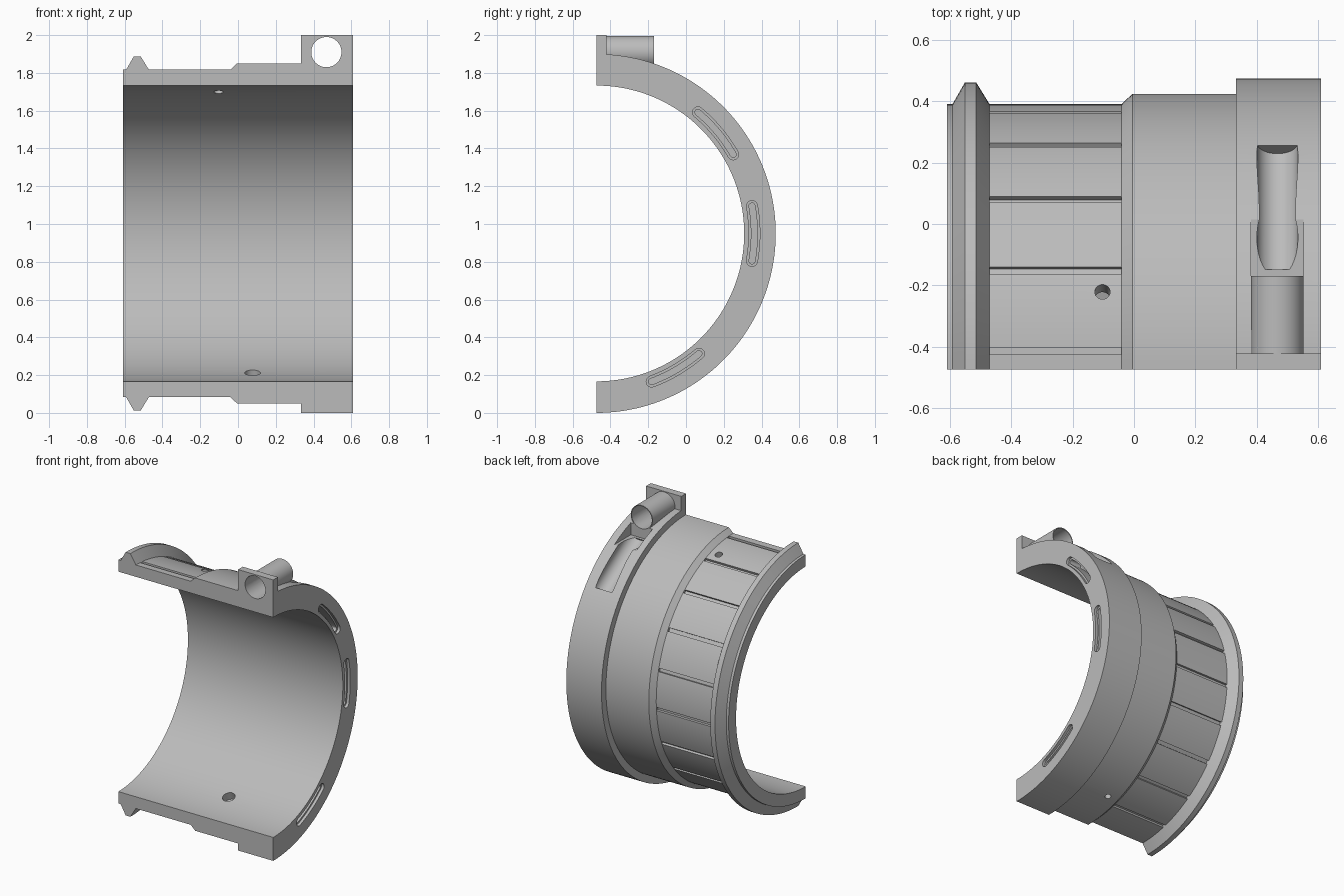
import bpy, bmesh, math
from mathutils import Matrix, Vector

cube = bpy.data.objects.get("Cube")
if cube:
    bpy.data.objects.remove(cube, do_unlink=True)

AY, AZ = -0.475, 0.95          # sleeve axis, parallel to x
BORE_X, BORE_Z = 0.468, 1.91   # axis of the pin bore

grey = bpy.data.materials.new("plain_grey")
grey.use_nodes = True
grey.diffuse_color = (0.5, 0.5, 0.5, 1)
grey.node_tree.nodes["Principled BSDF"].inputs["Base Color"].default_value = (0.5, 0.5, 0.5, 1)


def polar(x, r, a):
    return Vector((x, AY + r * math.sin(a), AZ + r * math.cos(a)))


def finish(name, bm):
    bmesh.ops.recalc_face_normals(bm, faces=bm.faces[:])
    mesh = bpy.data.meshes.new(name)
    bm.to_mesh(mesh)
    bm.free()
    mesh.materials.append(grey)
    ob = bpy.data.objects.new(name, mesh)
    bpy.context.collection.objects.link(ob)
    return ob


def box(name, size, matrix):
    bm = bmesh.new()
    bmesh.ops.create_cube(bm, size=1, matrix=matrix @ Matrix.Diagonal((*size, 1)))
    return finish(name, bm)


def rod(name, start, end, r1, r2=None, sides=48):
    start, end = Vector(start), Vector(end)
    d = end - start
    m = Matrix.Translation((start + end) / 2) @ d.to_track_quat('Z', 'Y').to_matrix().to_4x4()
    bm = bmesh.new()
    bmesh.ops.create_cone(bm, cap_ends=True, segments=sides, radius1=r1,
                          radius2=r1 if r2 is None else r2, depth=d.length, matrix=m)
    return finish(name, bm)


def arc_slot(name, mid, half, r, width, x0, x1):
    """Rounded slot following the sleeve's curve."""
    h, n = width / 2, 10
    pts = [polar(x0, r + h, mid - half + 2 * half * i / n) for i in range(n + 1)]
    for side in (1, -1):
        c = mid + side * half
        for i in range(1, n):
            t = math.pi * i / n
            pts.append(polar(x0, r + side * h * math.cos(t), c + side * h * math.sin(t) / r))
        if side == 1:
            pts += [polar(x0, r - h, mid + half - 2 * half * i / n) for i in range(n + 1)]
    bm = bmesh.new()
    face = bm.faces.new([bm.verts.new(p) for p in pts])
    ext = bmesh.ops.extrude_face_region(bm, geom=[face])
    bmesh.ops.translate(bm, vec=(x1 - x0, 0, 0),
                        verts=[v for v in ext["geom"] if isinstance(v, bmesh.types.BMVert)])
    return finish(name, bm)


def cut(cutter, *targets):
    for ob in targets:
        mod = ob.modifiers.new("cut", 'BOOLEAN')
        mod.operation, mod.solver, mod.object = 'DIFFERENCE', 'EXACT', cutter
        bpy.context.view_layer.objects.active = ob
        bpy.ops.object.modifier_apply(modifier=mod.name)
    bpy.data.objects.remove(cutter, do_unlink=True)


# Half sleeve: stepped profile (x, radius) swept through half a turn
profile = [(-0.61, 0.783), (-0.61, 0.867), (-0.592, 0.867), (-0.552, 0.937), (-0.515, 0.937),
           (-0.472, 0.867), (-0.04, 0.867), (-0.005, 0.9), (0.333, 0.9), (0.333, 0.95),
           (0.61, 0.95), (0.61, 0.783)]
STEPS = 96
bm = bmesh.new()
rings = [[bm.verts.new(polar(x, r, math.pi * i / STEPS)) for x, r in profile]
         for i in range(STEPS + 1)]
for a, b in zip(rings, rings[1:]):
    for j in range(len(profile)):
        k = (j + 1) % len(profile)
        bm.faces.new((a[j], a[k], b[k], b[j]))
bm.faces.new(rings[0])
bm.faces.new(rings[-1])
sleeve = finish("half_sleeve", bm)

# Lug plate and pin tube on top
plate = box("lug_plate", (0.277, 0.053, 0.105),
            Matrix.Translation((0.4715, AY + 0.0265, 1.9475)))
tube = rod("pin_tube", (BORE_X, -0.43, BORE_Z), (BORE_X, -0.17, BORE_Z), 0.086)

# Flat ledge behind the tube, then the sloping rounded trough
cut(box("ledge_cutter", (0.172, 0.4, 0.2), Matrix.Translation((BORE_X, 0.03, 1.864))), sleeve)
cut(rod("trough_cutter", (BORE_X, -0.12, 1.81), (BORE_X, 0.265, 1.57), 0.067), sleeve)

# Pin bore straight through
cut(rod("bore_cutter", (BORE_X, -0.6, BORE_Z), (BORE_X, 0.1, BORE_Z), 0.08),
    sleeve, plate, tube)

# Lengthwise grooves between the ridge and the step
for i in range(10):
    a = math.radians(4 + 17.9 * i)
    m = Matrix.Translation(polar(-0.256, 0.875, a)) @ Matrix.Rotation(-a, 4, 'X')
    cut(box("groove_cutter", (0.432, 0.024, 0.05), m), sleeve)

# Curved slots in the wide end face, each with a narrower core
for deg in (50, 90, 149.5):
    a = math.radians(deg)
    cut(arc_slot("slot_cutter", a, math.radians(10), 0.837, 0.058, 0.59, 0.65), sleeve)
    cut(arc_slot("slot_core_cutter", a, math.radians(10), 0.837, 0.032, 0.5, 0.65), sleeve)

# Radial oil holes, the lower one widening inwards
a = math.radians(17)
cut(rod("upper_hole_cutter", polar(-0.103, 0.7, a), polar(-0.103, 1, a), 0.025, sides=24), sleeve)
a = math.radians(160.5)
cut(rod("lower_hole_cutter", polar(0.077, 0.7, a), polar(0.077, 0.84, a), 0.042, sides=24), sleeve)
cut(rod("lower_pin_cutter", polar(0.077, 0.75, a), polar(0.077, 1, a), 0.02, sides=24), sleeve)

# Smooth curves, sharp edges
for ob in (sleeve, plate, tube):
    bpy.ops.object.select_all(action='DESELECT')
    ob.select_set(True)
    bpy.context.view_layer.objects.active = ob
    bpy.ops.object.shade_smooth_by_angle(angle=math.radians(25))
